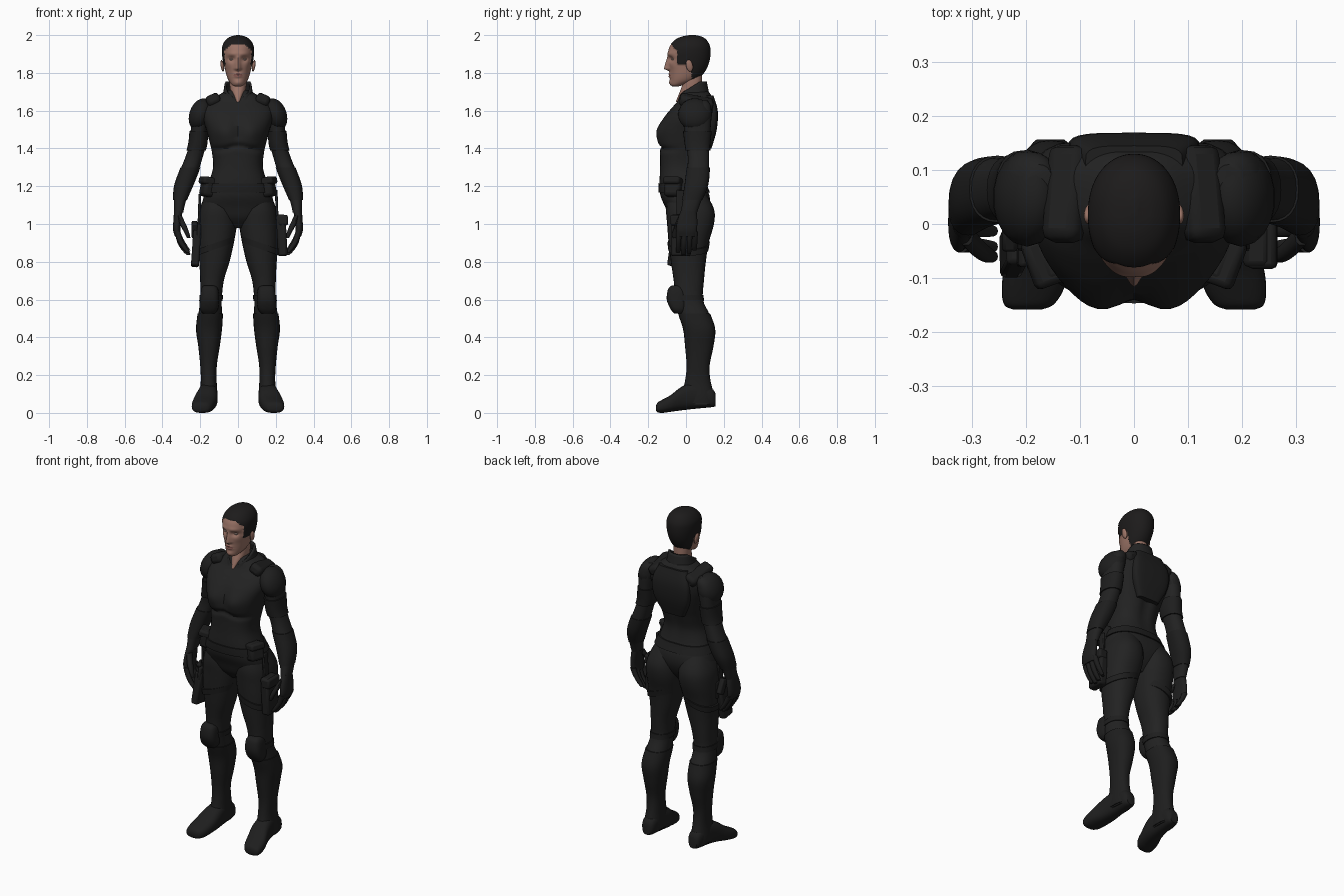
import bpy, bmesh, math
from math import cos, sin, pi, exp, radians
from mathutils import Vector

cube = bpy.data.objects.get("Cube")
if cube:
    bpy.data.objects.remove(cube)


def material(name, r, g, b):
    m = bpy.data.materials.new(name)
    m.use_nodes = True
    m.diffuse_color = (r, g, b, 1)
    bsdf = m.node_tree.nodes["Principled BSDF"]
    bsdf.inputs["Base Color"].default_value = (r, g, b, 1)
    bsdf.inputs["Roughness"].default_value = 0.8
    return m


SUIT = material("black suit", .016, .016, .016)
GEAR = material("dark gear", .013, .013, .013)
HAIR = material("black hair", .012, .011, .011)
SKIN = material("skin", .33, .175, .135)
LIPS = material("lips", .24, .10, .085)
EYES = material("eye", .36, .27, .24)
parts = []


def finish(name, bm, mats):
    bmesh.ops.recalc_face_normals(bm, faces=bm.faces)
    mesh = bpy.data.meshes.new(name)
    bm.to_mesh(mesh)
    bm.free()
    for m in mats:
        mesh.materials.append(m)
    ob = bpy.data.objects.new(name, mesh)
    bpy.context.collection.objects.link(ob)
    parts.append(ob)
    return ob


def spline(rows, steps):
    """Smooth interpolation through the section rows."""
    out = []
    for i in range(len(rows) - 1):
        p = [rows[max(0, min(len(rows) - 1, i + k))] for k in (-1, 0, 1, 2)]
        for s in range(steps):
            t = s / steps
            out.append([(2*b + (c - a)*t + (2*a - 5*b + 4*c - d)*t*t + (3*b - a - 3*c + d)*t**3) / 2
                        for a, b, c, d in zip(*p)])
    return out + [list(rows[-1])]


def loft(name, rows, mats, side=1, seg=24, steps=4, power=2.3, axis="z",
         span=None, grow=0, warp=None, cap=True):
    """Skin rows of (height, x min, x max, depth min, depth max)."""
    bm = bmesh.new()
    sections = spline(rows, 12 if span else steps)
    if span:
        sections = [r for r in sections if span[0] <= r[0] <= span[1]][::2]
    rings = []
    for h, a0, a1, b0, b1 in sections:
        ring = []
        for k in range(seg):
            c, s = cos(2*pi*k/seg), sin(2*pi*k/seg)
            u = math.copysign(abs(c)**(2/power), c) * ((a1 - a0)/2 + grow) + (a0 + a1)/2
            v = math.copysign(abs(s)**(2/power), s) * ((b1 - b0)/2 + grow) + (b0 + b1)/2
            p = Vector((u, v, h)) if axis == "z" else Vector((u, h, v))
            if warp:
                p = warp(p)
            ring.append(bm.verts.new((p.x * side, p.y, p.z)))
        rings.append(ring)
    for lo, hi in zip(rings, rings[1:]):
        for k in range(seg):
            bm.faces.new((lo[k], lo[(k+1) % seg], hi[(k+1) % seg], hi[k]))
    if cap:
        bm.faces.new(rings[0])
        bm.faces.new(rings[-1])
    return finish(name, bm, mats)


def box(name, loc, size, mat, rot=(0, 0, 0), side=1, bevel=.012):
    bm = bmesh.new()
    bmesh.ops.create_cube(bm, size=1)
    bmesh.ops.scale(bm, vec=size, verts=bm.verts)
    ob = finish(name, bm, [mat])
    ob.location = (loc[0]*side, loc[1], loc[2])
    ob.rotation_euler = (radians(rot[0]), radians(rot[1]*side), radians(rot[2]*side))
    mod = ob.modifiers.new("soft edges", "BEVEL")
    mod.width, mod.segments = bevel, 2
    return ob


def blob(name, loc, size, mat, rot=(0, 0, 0), side=1):
    bm = bmesh.new()
    bmesh.ops.create_uvsphere(bm, u_segments=18, v_segments=12, radius=1)
    bmesh.ops.scale(bm, vec=size, verts=bm.verts)
    ob = finish(name, bm, [mat])
    ob.location = (loc[0]*side, loc[1], loc[2])
    ob.rotation_euler = (radians(rot[0]), radians(rot[1]*side), radians(rot[2]*side))
    return ob


def bump(v, centre, width):
    return exp(-((v - centre) / width)**2)


# Torso with bust and spine groove
def shape_torso(p):
    if p.y < 0:
        p.y -= .014 * bump(abs(p.x), .075, .045) * bump(p.z, 1.48, .06)
        p.y += .016 * bump(p.x, 0, .025) * bump(p.z, 1.5, .07)
        p.y += .014 * bump(p.z, 1.395 + .02*bump(p.x, 0, .05), .014)
    else:
        p.y -= .016 * bump(p.x, 0, .03) * bump(p.z, 1.45, .18)
    return p


def sym(*rows):
    return [(z, -w, w, f, b) for z, w, f, b in rows]


torso = sym((.98, .05, -.04, .06), (1.03, .13, -.085, .1), (1.09, .185, -.11, .125),
            (1.15, .18, -.135, .125), (1.22, .155, -.14, .1), (1.3, .132, -.137, .09),
            (1.38, .138, -.138, .11), (1.44, .152, -.148, .13), (1.5, .168, -.148, .148),
            (1.56, .185, -.12, .157), (1.61, .185, -.08, .157), (1.65, .15, -.045, .15),
            (1.69, .09, -.025, .13), (1.71, .05, -.01, .11))
loft("torso", torso, [SUIT], seg=56, steps=7, power=2.5, warp=shape_torso)
loft("belt", torso, [GEAR], seg=40, power=2.5, span=(1.165, 1.215), grow=.007)
loft("back_plate", sym((1.4, .07, .09, .135), (1.5, .115, .1, .163), (1.6, .12, .1, .168),
                       (1.68, .09, .08, .145)), [GEAR], power=4)

# Neck and open collar
loft("neck", sym((1.645, .012, -.055, .07), (1.69, .036, -.037, .085), (1.74, .045, -.02, .085),
                 (1.81, .045, -.02, .085)), [SKIN])


def shape_collar(p):
    t = (p.z - 1.63) / .125
    p.z -= t * max(0, .075 - p.y) * .62
    if p.y < 0:
        p.z -= t * .035 * bump(p.x, 0, .03)
    return p


collar = loft("collar", sym((1.63, .115, -.055, .135), (1.68, .085, -.05, .125),
                            (1.755, .072, -.04, .11)), [SUIT], seg=40, warp=shape_collar, cap=False)
collar.modifiers.new("thickness", "SOLIDIFY").thickness = .012


# Head: nose, sockets, brow, mouth and chin pressed into the loft
def hairy(p):
    hairline = 1.95 - .9 * max(0, abs(p.x) - .035)
    return (p.z > hairline or (p.y > -.045 and p.z > 1.845) or (p.y > .03 and p.z > 1.755))


def shape_head(p):
    x, z = abs(p.x), p.z
    if p.y < -.01:
        ridge = max(0, min(1, (1.895 - z) / .07)) if z > 1.822 else bump(z, 1.822, .009)
        p.y -= .027 * ridge * bump(x, 0, .007 + .008*ridge)
        p.y += .015 * bump(x, .034, .018) * bump(z, 1.873, .014)
        p.y -= .005 * bump(z, 1.9, .012) * bump(x, .03, .03)
        p.y -= .007 * bump(x, 0, .02) * (bump(z, 1.794, .006) + bump(z, 1.78, .006))
        p.y -= .007 * bump(x, 0, .022) * bump(z, 1.748, .014)
        p.y -= .004 * bump(x, .05, .018) * bump(z, 1.84, .02)
    if hairy(p):
        p.x *= 1.04
        p.y += .003 if p.y > .02 else -.003
    return p


head = loft("head", sym((1.728, .015, -.07, -.04), (1.737, .032, -.08, -.01), (1.76, .05, -.084, .05),
                        (1.79, .062, -.086, .085), (1.83, .071, -.09, .11), (1.87, .078, -.094, .123),
                        (1.91, .082, -.095, .127), (1.945, .079, -.083, .123), (1.975, .062, -.055, .105),
                        (1.992, .038, -.02, .08), (2.0, .008, .02, .045)),
            [SKIN, HAIR, LIPS], seg=80, steps=8, power=2.1, warp=shape_head)
for f in head.data.polygons:
    c = f.center
    if hairy(c):
        f.material_index = 1
    elif c.y < -.07 and (c.x / .025)**2 + ((c.z - 1.787) / .011)**2 < 1:
        f.material_index = 2

leg = [(1.17, .02, .165, -.09, .1), (1.08, .008, .203, -.105, .148), (1.0, .006, .213, -.1, .148),
       (.9, .022, .213, -.092, .12), (.8, .045, .205, -.08, .105), (.7, .075, .2, -.065, .095),
       (.6, .086, .2, -.055, .09), (.52, .085, .21, -.035, .125), (.44, .09, .217, -.01, .15),
       (.35, .102, .205, 0, .14), (.25, .117, .195, .008, .12), (.17, .118, .192, 0, .125),
       (.09, .113, .2, -.02, .145), (.045, .113, .2, -.02, .15)]
foot = [(.157, .13, .18, .035, .1), (.135, .115, .195, .03, .13), (.05, .11, .205, .022, .16),
        (-.02, .108, .22, .014, .14), (-.08, .118, .24, .006, .095), (-.125, .132, .245, 0, .07),
        (-.15, .15, .24, .003, .055), (-.158, .17, .225, .012, .04)]
arm = [(1.655, .15, .2, .03, .11), (1.63, .14, .23, 0, .13), (1.58, .145, .25, -.02, .135),
       (1.5, .162, .25, -.01, .13), (1.42, .17, .258, 0, .122), (1.35, .188, .28, .01, .122),
       (1.28, .21, .308, .005, .122), (1.2, .242, .335, -.005, .112), (1.12, .276, .34, -.018, .08),
       (1.06, .29, .338, -.028, .058)]

for side, tag in ((1, "left"), (-1, "right")):
    # Face details
    blob(tag + "_eye", (.033, -.068, 1.872), (.013, .009, .006), EYES, side=side)
    blob(tag + "_ear", (.083, .018, 1.838), (.009, .018, .032), SKIN, (12, 8, 0), side)
    # Legs, boots and knee pads
    loft(tag + "_leg", leg, [SUIT], side)
    loft(tag + "_boot_shaft", leg, [GEAR], side, span=(.05, .53), grow=.005)
    loft(tag + "_boot_foot", foot, [GEAR], side, axis="y", power=2.6)
    loft(tag + "_knee_pad", [(.675, .125, .18, -.075, -.02), (.655, .105, .195, -.095, 0),
                             (.6, .1, .202, -.102, .01), (.55, .105, .202, -.082, 0),
                             (.525, .125, .185, -.06, -.01)], [GEAR], side, power=3)
    loft(tag + "_knee_strap", leg, [GEAR], side, span=(.585, .625), grow=.005)
    # Arms and armour
    loft(tag + "_arm", arm, [SUIT], side)
    loft(tag + "_upper_arm_plate", arm, [GEAR], side, span=(1.385, 1.495), grow=.007)
    loft(tag + "_forearm_guard", arm, [GEAR], side, span=(1.12, 1.3), grow=.004)
    blob(tag + "_shoulder_cap", (.198, .048, 1.58), (.06, .09, .088), GEAR, (0, -20, 0), side)
    box(tag + "_shoulder_strap", (.125, .055, 1.645), (.075, .18, .06), GEAR, (-12, 24, 0), side, .02)
    # Gloved hands with curled fingers
    loft(tag + "_palm", [(1.075, .292, .338, -.025, .055), (1.02, .3, .342, -.045, .06),
                         (.97, .304, .344, -.052, .058), (.935, .3, .334, -.045, .052)], [GEAR], side)
    for n in range(4):
        y, drop = -.038 + n*.029, (.0, .012, .006, -.012)[n]
        loft(f"{tag}_finger_{n + 1}", [(.96, .305, .336, y - .015, y + .015),
             (.91 - drop, .29, .32, y - .015, y + .013), (.87 - drop, .266, .294, y - .016, y + .01),
             (.848 - drop, .252, .272, y - .014, y + .006)], [GEAR], side, seg=10, steps=3)
    loft(tag + "_thumb", [(1.045, .298, .325, -.04, .0), (.99, .272, .303, -.063, -.03),
                          (.95, .257, .282, -.072, -.044), (.925, .252, .27, -.07, -.05)],
         [GEAR], side, seg=10)
    # Belt pouch and thigh straps
    box(tag + "_belt_pouch", (.155, -.065, 1.195), (.075, .09, .105), GEAR, (0, -12, -20), side, .018)
    box(tag + "_pouch_flap", (.163, -.069, 1.228), (.07, .092, .04), GEAR, (0, -12, -20), side, .012)
    loft(tag + "_thigh_strap", leg, [GEAR], side, span=(.865, .905), grow=.006,
         warp=lambda p: Vector((p.x, p.y, p.z + (p.x - .12) * -.35)))

# Holster and sidearm on the right thigh
box("holster", (.222, -.045, .87), (.042, .085, .19), GEAR, (-8, -4, 0), -1, .01)
box("holster_plate", (.208, -.03, .95), (.02, .1, .1), GEAR, (0, -4, 0), -1, .008)
box("sidearm_grip", (.23, -.015, .97), (.03, .045, .09), GEAR, (25, 0, 0), -1, .008)
box("holster_hanger", (.205, -.03, 1.06), (.014, .04, .2), GEAR, (0, -2, 0), -1, .004)

# Utility case on the left thigh
box("thigh_case", (.232, -.028, .94), (.05, .105, .22), GEAR, (0, -3, 0), 1, .012)
box("thigh_case_lid", (.238, -.028, 1.02), (.054, .11, .055), GEAR, (0, -3, 0), 1, .01)
box("thigh_case_hanger", (.205, -.03, 1.1), (.014, .04, .16), GEAR, (0, -2, 0), 1, .004)

# Smooth shading with sharp edges kept
bpy.ops.object.select_all(action="DESELECT")
for ob in parts:
    ob.select_set(True)
bpy.context.view_layer.objects.active = parts[0]
bpy.ops.object.shade_smooth_by_angle(angle=radians(42))
